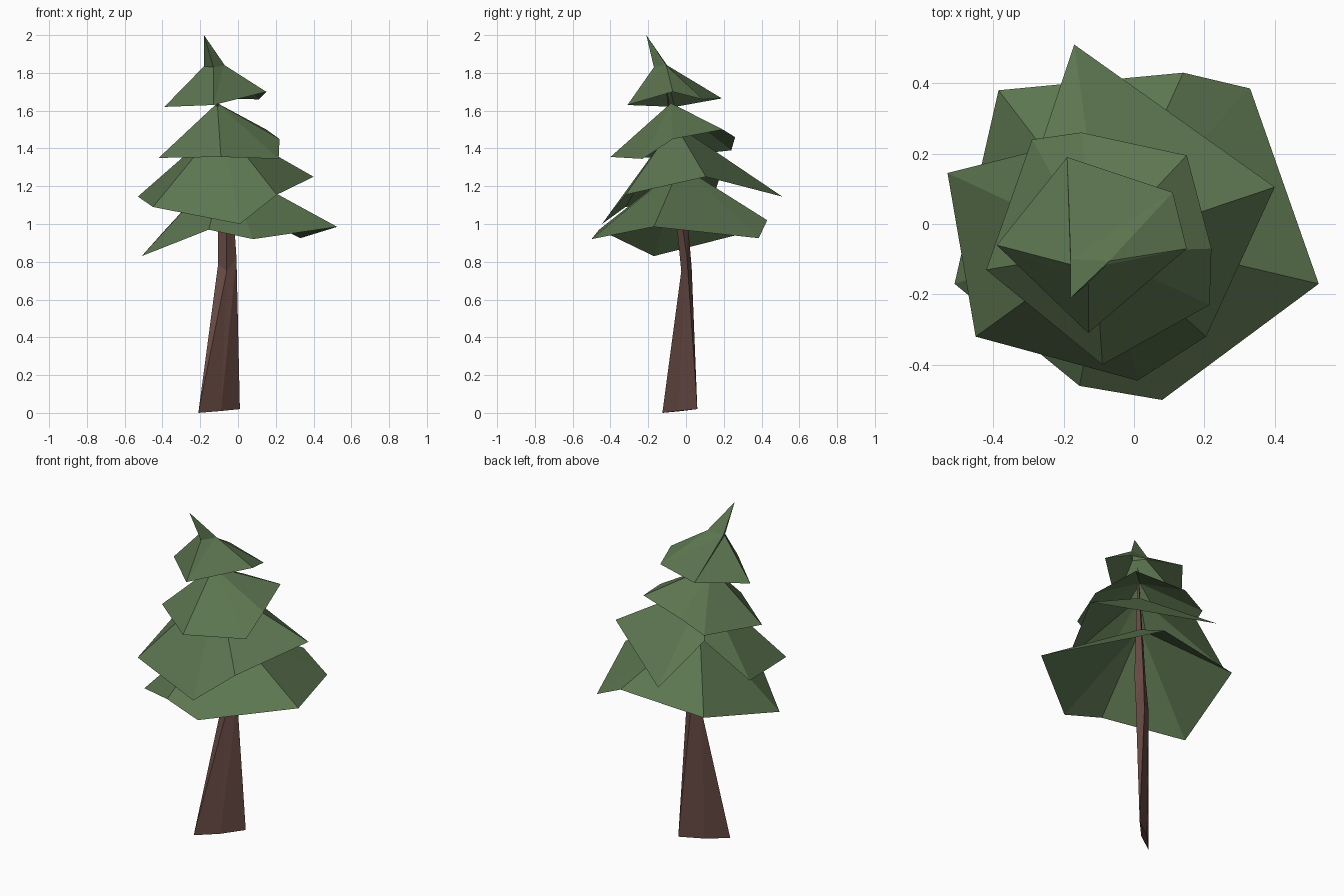
import bpy
import bmesh

cube = bpy.data.objects.get("Cube")
if cube:
    bpy.data.objects.remove(cube, do_unlink=True)


def material(name, rgb):
    mat = bpy.data.materials.new(name)
    mat.use_nodes = True
    mat.diffuse_color = (*rgb, 1)
    mat.node_tree.nodes["Principled BSDF"].inputs["Base Color"].default_value = (*rgb, 1)
    return mat


green = material("pine green", (0.108, 0.18, 0.08))
brown = material("bark brown", (0.14, 0.07, 0.058))


def loft(name, rings, mat, apex=None, cap_base=False):
    """Join equal-length rings from bottom to top, then close them to a point."""
    bm = bmesh.new()
    loops = [[bm.verts.new(p) for p in ring] for ring in rings]
    for low, high in zip(loops, loops[1:]):
        for i in range(len(low)):
            j = (i + 1) % len(low)
            bm.faces.new((low[i], low[j], high[j]))
            bm.faces.new((low[i], high[j], high[i]))
    if apex:
        tip = bm.verts.new(apex)
        top = loops[-1]
        for i in range(len(top)):
            bm.faces.new((top[i], top[(i + 1) % len(top)], tip))
    if cap_base:
        bm.faces.new(loops[0][::-1])
    mesh = bpy.data.meshes.new(name)
    bm.to_mesh(mesh)
    bm.free()
    mesh.materials.append(mat)
    obj = bpy.data.objects.new(name, mesh)
    bpy.context.collection.objects.link(obj)
    return obj


# Trunk: blade-like foot that narrows to a diamond section and runs up the crown
loft("trunk", [
    [(-.21, -.125, 0), (-.09, -.045, .01), (.01, .06, .02), (-.11, -.02, .01)],
    [(-.105, 0, .79), (-.06, -.025, .75), (-.008, .005, .82), (-.05, .03, .77)],
    [(-.105, -.025, 1), (-.06, -.05, 1), (-.02, -.02, 1), (-.06, .01, 1)],
], brown, apex=(-.12, -.11, 1.78), cap_base=True)

# Branch tiers: open, ragged skirts, listed as rim points counter-clockwise
loft("bottom_branches", [[
    (.525, -.17, .985), (.33, .385, .925), (.14, .43, 1.02), (-.385, .38, .97),
    (-.51, -.17, .83), (-.155, -.46, .97), (.08, -.5, .92),
]], green, apex=(-.07, -.03, 1.31))

loft("lower_branches", [[
    (.40, .105, 1.25), (-.17, .51, 1.145), (-.27, .21, 1.34), (-.53, .145, 1.145),
    (-.45, -.32, 1.09), (.01, -.445, 1.0), (.205, -.32, 1.155),
]], green, apex=(-.09, -.06, 1.53))

loft("upper_branches", [[
    (.22, -.07, 1.45), (.15, .195, 1.50), (-.15, .26, 1.46), (-.29, .24, 1.39),
    (-.42, -.13, 1.35), (-.09, -.40, 1.355), (.215, -.23, 1.345),
]], green, apex=(-.11, -.08, 1.64))

# Crown: five-pointed skirt gathered into a narrow, bent spike
right, back, left = (-.07, -.105, 1.84), (-.18, -.10, 1.84), (-.18, -.115, 1.835)
front, front_right = (-.13, -.17, 1.83), (-.075, -.115, 1.84)
loft("crown_tip", [
    [(.11, .09, 1.66), (-.19, .19, 1.665), (-.39, -.06, 1.62),
     (-.13, -.31, 1.63), (.15, -.07, 1.70)],
    [right, back, left, front, front_right],
], green, apex=(-.18, -.21, 2.0))
